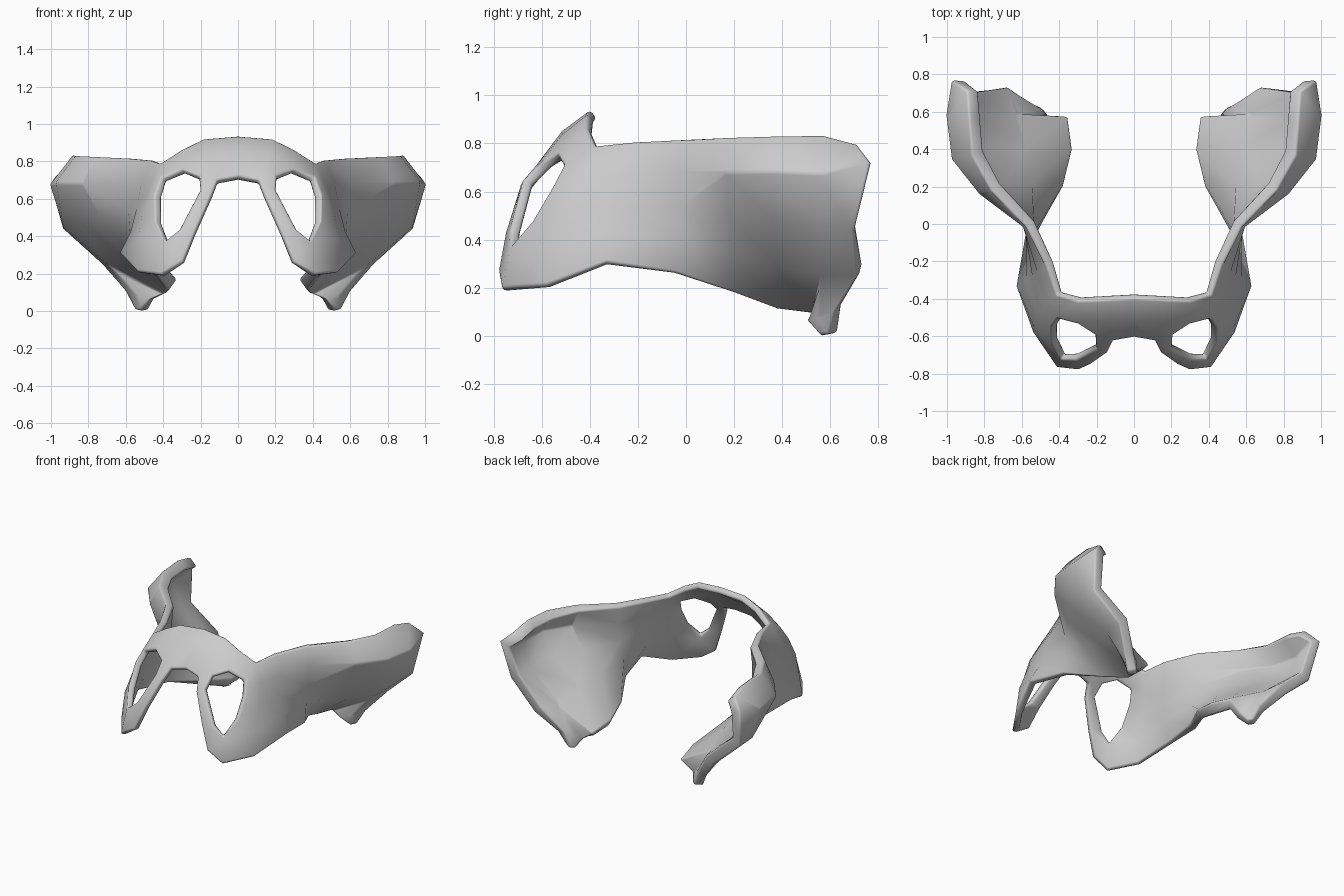
import bpy, bmesh

if "Cube" in bpy.data.objects:
    bpy.data.objects.remove(bpy.data.objects["Cube"])

# Side panel: columns from the front to the back, each running top to bottom
columns = [
    [(.40, -.50, .70), (.43, -.55, .61), (.425, -.63, .47), (.38, -.71, .37), (.40, -.75, .19)],
    [(.40, -.37, .78), (.45, -.41, .66), (.49, -.47, .53), (.515, -.54, .38), (.52, -.57, .205)],
    [(.45, -.21, .80), (.495, -.25, .67), (.52, -.28, .54), (.55, -.30, .42), (.61, -.33, .30)],
    [(.555, .00, .81), (.57, .00, .68), (.56, -.01, .54), (.55, -.03, .41), (.55, -.05, .265)],
    [(.74, .20, .815), (.81, .19, .68), (.71, .20, .52), (.57, .20, .37), (.40, .20, .20)],
    [(.835, .38, .81), (.94, .36, .68), (.83, .38, .51), (.60, .39, .32), (.35, .39, .14)],
    [(.85, .57, .81), (.965, .57, .67), (.90, .57, .47), (.65, .57, .26), (.37, .55, .115)],
    [(.86, .71, .77), (.935, .765, .71), (.90, .70, .46), (.70, .725, .28), (.52, .585, .09)],
]
column_weight = [.55, .55, .6, .7, .85, 1, 1, 1]

# Front bridge and strut around the opening
front = {
    "t0": (0, -.385, .92), "t1": (.18, -.395, .905), "t2": (.29, -.40, .85),
    "m0": (0, -.50, .835), "m1": (.17, -.50, .82),
    "l0": (0, -.59, .71), "l1": (.11, -.61, .69),
    "h0": (.29, -.525, .745), "h1": (.205, -.58, .71), "h2": (.20, -.655, .64), "h3": (.31, -.71, .43),
    "s1": (.14, -.67, .61), "s2": (.225, -.73, .42), "s3": (.29, -.76, .26),
}
front_faces = ["t0 t1 m1 m0", "t1 t2 h0 m1", "t2 b0 a0 h0", "m0 m1 l1 l0", "m1 h0 h1",
               "m1 h1 l1", "l1 h1 h2 s1", "s1 h2 h3 s2", "s2 h3 a3 s3", "s3 a3 a4"]

# Small knob at the lower back tip
knob = {"n1": (.46, .53, .065), "n2": (.50, .58, .005), "n3": (.53, .61, .01), "n4": (.58, .635, .12)}
knob_faces = ["g3 e3 n4 e4", "g3 e4 n1 g4", "e4 n4 n3 n2", "e4 n2 n1"]

bm = bmesh.new()
deform = bm.verts.layers.deform.verify()


def add_vert(p, weight):
    v = bm.verts.new(p)
    v[deform][0] = weight
    return v


grid = [[add_vert(p, w) for p in col] for col, w in zip(columns, column_weight)]
for c, (a, b) in enumerate(zip(grid, grid[1:])):
    for i in range(4):
        if (c, i) != (6, 3):
            bm.faces.new((a[i], b[i], b[i + 1], a[i + 1]))
named = {k: add_vert(p, .55) for k, p in front.items()}
named.update({k: add_vert(p, .8) for k, p in knob.items()})
for letter, c in (("a", 0), ("b", 1), ("g", 6), ("e", 7)):
    named.update({f"{letter}{i}": v for i, v in enumerate(grid[c])})
for f in front_faces + knob_faces:
    bm.faces.new([named[k] for k in f.split()])
bmesh.ops.recalc_face_normals(bm, faces=bm.faces)
for f in bm.faces:
    f.smooth = True
mesh = bpy.data.meshes.new("hip_shell")
bm.to_mesh(mesh)
bm.free()
shell = bpy.data.objects.new("hip_shell", mesh)
bpy.context.collection.objects.link(shell)
if not shell.vertex_groups:
    shell.vertex_groups.new(name="thickness")

# Mirror to the left, thicken, and round off the rims
mirror = shell.modifiers.new("mirror", 'MIRROR')
mirror.use_clip = True
solid = shell.modifiers.new("thickness", 'SOLIDIFY')
solid.thickness = 0.08
solid.offset = 0
solid.vertex_group = shell.vertex_groups[0].name
bevel = shell.modifiers.new("rim", 'BEVEL')
bevel.width = 0.013
bevel.segments = 2
bevel.limit_method = 'ANGLE'
bevel.angle_limit = 1.0
